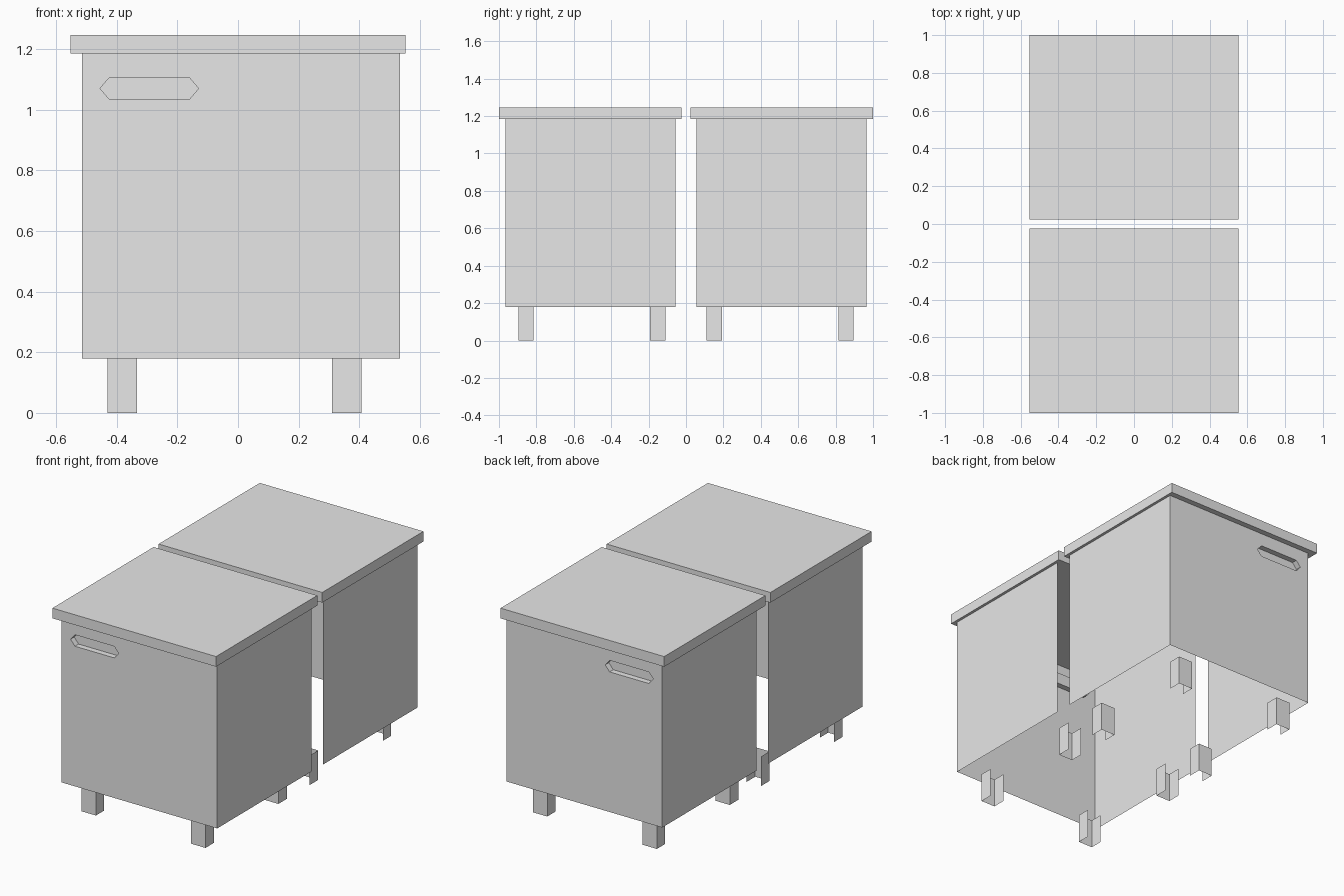
import bpy, bmesh

cube = bpy.data.objects.get("Cube")
if cube:
    bpy.data.objects.remove(cube, do_unlink=True)

GREY = (0.8, 0.8, 0.8, 1.0)
grey = bpy.data.materials.new("light grey")
grey.use_nodes = True
grey.diffuse_color = GREY
grey.node_tree.nodes["Principled BSDF"].inputs["Base Color"].default_value = GREY


def finish(name, bm):
    mesh = bpy.data.meshes.new(name)
    bm.to_mesh(mesh)
    bm.free()
    mesh.materials.append(grey)
    ob = bpy.data.objects.new(name, mesh)
    bpy.context.collection.objects.link(ob)
    return ob


def box(name, x, y, z):
    """Closed box from (min, max) pairs."""
    bm = bmesh.new()
    bmesh.ops.create_cube(bm, size=1)
    for v in bm.verts:
        v.co = [r[0] if c < 0 else r[1] for c, r in zip(v.co, (x, y, z))]
    return finish(name, bm)


def channel(name, x, y, z, side, outer=True):
    """Thin sheet folded in a U: two sides and, if wanted, the outer panel."""
    out, inn = (y[1], y[0]) if side > 0 else (y[0], y[1])
    bm = bmesh.new()
    path = [(x[0], inn), (x[0], out), (x[1], out), (x[1], inn)]
    low = [bm.verts.new((*p, z[0])) for p in path]
    high = [bm.verts.new((*p, z[1])) for p in path]
    for i in range(3):
        if i == 1 and not outer:
            continue
        quad = [low[i], low[i + 1], high[i + 1], high[i]]
        bm.faces.new(quad if side < 0 else quad[::-1])
    return finish(name, bm)


def door(name, x, y, z, side):
    """Flat door with a long six-sided grip pocket pressed into it."""
    x0, xa, xb, x1 = -0.455, -0.425, -0.16, -0.13
    za, zm, zb = 1.035, 1.07, 1.105
    grip = [(x0, zm), (xa, za), (xb, za), (x1, zm), (xb, zb), (xa, zb)]
    bm = bmesh.new()
    rim = [bm.verts.new((px, y, pz)) for px, pz in grip]
    floor = [bm.verts.new((px, y - side * 0.035, pz)) for px, pz in grip]
    c = [bm.verts.new((px, y, pz)) for px, pz in
         ((x[0], z[0]), (x[1], z[0]), (x[1], z[1]), (x[0], z[1]))]
    faces = [
        [c[0], c[1], rim[2], rim[1]], [c[1], rim[3], rim[2]],
        [c[1], c[2], rim[3]], [c[2], rim[4], rim[3]],
        [c[2], c[3], rim[5], rim[4]], [c[3], rim[0], rim[5]],
        [c[3], c[0], rim[0]], [c[0], rim[1], rim[0]], floor]
    for i in range(6):
        j = (i + 1) % 6
        faces.append([rim[i], rim[j], floor[j], floor[i]])
    for f in faces:
        bm.faces.new(f if side < 0 else f[::-1])
    return finish(name, bm)


def span(side, near, far):
    return tuple(sorted((side * near, side * far)))


# Two cabinets standing back to back, open at the bottom and toward each other
BODY_X, BODY_Z = (-0.515, 0.535), (0.18, 1.185)
for label, side in (("front", -1), ("back", 1)):
    body_y = span(side, 0.055, 0.965)
    box(label + "_worktop", (-0.553, 0.552), span(side, 0.024, 1.0), (1.185, 1.247))
    channel(label + "_side_panels", BODY_X, body_y, BODY_Z, side, outer=False)
    door(label + "_door", BODY_X, side * 0.965, BODY_Z, side)
    # Folded sheet legs, open on the inner side
    for depth, near, far in (("outer", 0.815, 0.895), ("inner", 0.11, 0.192)):
        for hand, x in (("right", (-0.43, -0.333)), ("left", (0.31, 0.407))):
            channel(f"{label}_{depth}_{hand}_leg", x, span(side, near, far),
                    (0.0, 0.18), side)
